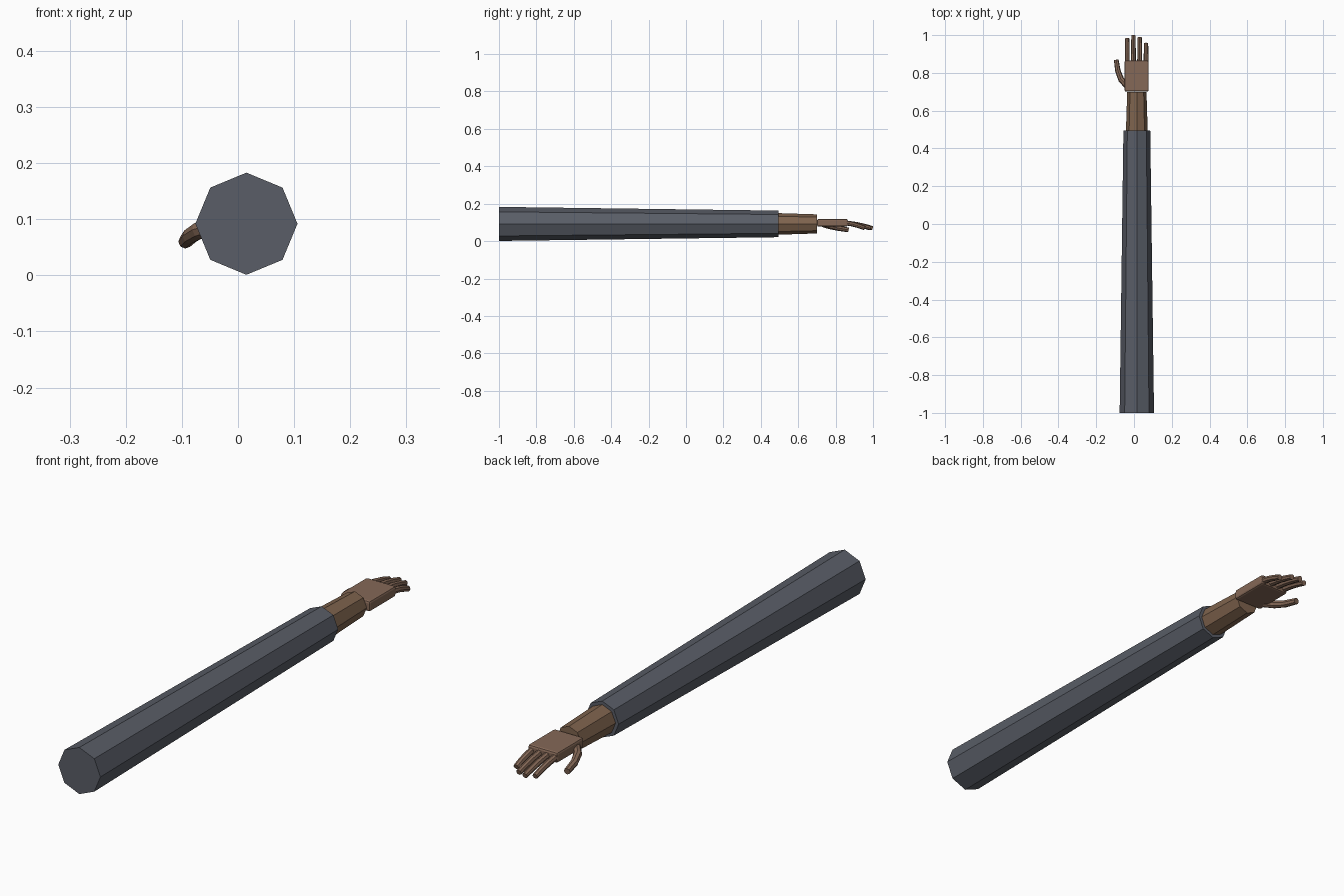
import bpy, bmesh, math
from mathutils import Vector

cube = bpy.data.objects.get("Cube")
if cube:
    bpy.data.objects.remove(cube, do_unlink=True)


def material(name, rgb):
    m = bpy.data.materials.new(name)
    m.use_nodes = True
    m.diffuse_color = (*rgb, 1)
    m.node_tree.nodes["Principled BSDF"].inputs["Base Color"].default_value = (*rgb, 1)
    return m


cloth = material("grey cloth", (0.10, 0.11, 0.135))
forearm_skin = material("forearm skin", (0.21, 0.125, 0.075))
hand_skin = material("hand skin", (0.235, 0.14, 0.095))


def finish(name, bm, mat):
    bmesh.ops.recalc_face_normals(bm, faces=bm.faces)
    mesh = bpy.data.meshes.new(name)
    bm.to_mesh(mesh)
    bm.free()
    mesh.materials.append(mat)
    ob = bpy.data.objects.new(name, mesh)
    bpy.context.collection.objects.link(ob)
    return ob


def tube(name, path, radii, sides, mat):
    """Capped flat-sided tube whose rings follow a path running along y."""
    bm = bmesh.new()
    pts = [Vector(p) for p in path]
    rings = []
    for i, (p, r) in enumerate(zip(pts, radii)):
        along = (pts[min(i + 1, len(pts) - 1)] - pts[max(i - 1, 0)]).normalized()
        side = along.cross(Vector((0, 0, 1))).normalized()
        up = side.cross(along)
        angles = [math.tau * k / sides for k in range(sides)]
        rings.append([bm.verts.new(p + r * (math.cos(a) * side + math.sin(a) * up))
                      for a in angles])
    for a, b in zip(rings, rings[1:]):
        for k in range(sides):
            n = (k + 1) % sides
            bm.faces.new((a[k], a[n], b[n], b[k]))
    bm.faces.new(rings[0])
    bm.faces.new(rings[-1])
    return finish(name, bm, mat)


# Sleeve and forearm share one axis
AX, AZ = 0.015, 0.092
tube("sleeve", [(AX, -1, AZ), (AX, 0.495, AZ)], [0.091, 0.071], 8, cloth)
tube("forearm", [(AX, 0.45, AZ), (AX, 0.7, AZ)], [0.059, 0.051], 8, forearm_skin)

# Palm: a flat block with softened edges
bm = bmesh.new()
bmesh.ops.create_cube(bm, size=1)
bmesh.ops.scale(bm, vec=(0.128, 0.164, 0.041), verts=bm.verts)
bmesh.ops.translate(bm, vec=(0.014, 0.783, 0.098), verts=bm.verts)
palm = finish("palm", bm, hand_skin)
bevel = palm.modifiers.new("soft edges", "BEVEL")
bevel.width = 0.008
bevel.segments = 2

# Fingers droop towards the tip
fingers = {"index": (-0.036, 0.984), "middle": (-0.003, 1.0),
           "ring": (0.03, 0.99), "little": (0.064, 0.958)}
for name, (x, tip) in fingers.items():
    base = 0.85
    length = tip - base
    path = [(x, base, 0.098), (x, base + length * 0.4, 0.09),
            (x, base + length * 0.72, 0.08), (x, tip - 0.002, 0.069)]
    tube(name + "_finger", path, [0.013, 0.0125, 0.012, 0.011], 8, hand_skin)

# Thumb swings outwards, then forwards and down
tube("thumb", [(-0.04, 0.735, 0.09), (-0.068, 0.765, 0.081),
               (-0.085, 0.81, 0.07), (-0.094, 0.868, 0.06)],
     [0.017, 0.016, 0.0145, 0.0125], 8, hand_skin)
